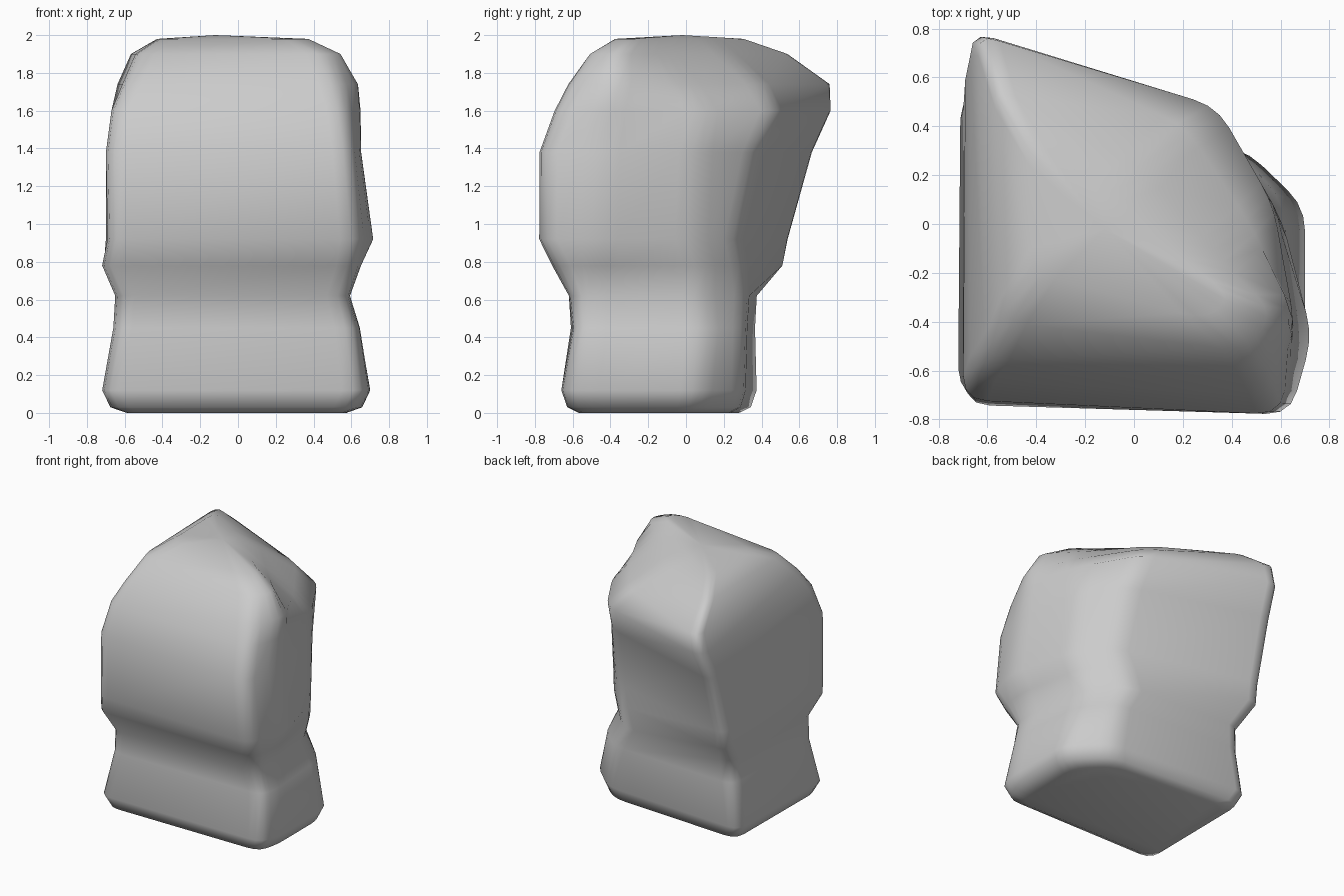
import bpy, bmesh
from mathutils import Vector

if "Cube" in bpy.data.objects:
    bpy.data.objects.remove(bpy.data.objects["Cube"])

# Height, then plan corners: front left, front right, right front, right, back right, back left
LEVELS = [
    (0.12, (-.72, -.66), (.65, -.66), (.70, -.50), (.70, .07), (.45, .31), (-.71, .38)),
    (0.45, (-.66, -.61), (.61, -.60), (.65, -.46), (.61, .10), (.40, .32), (-.66, .37)),
    (0.62, (-.65, -.62), (.57, -.62), (.60, -.45), (.53, .08), (.31, .33), (-.65, .38)),
    (0.78, (-.72, -.69), (.62, -.71), (.66, -.45), (.57, .08), (.36, .31), (-.71, .53)),
    (0.92, (-.69, -.74), (.64, -.78), (.73, -.46), (.60, .04), (.40, .28), (-.70, .56)),
    (1.38, (-.70, -.72), (.60, -.78), (.66, -.45), (.59, .06), (.37, .38), (-.69, .69)),
    (1.60, (-.67, -.64), (.57, -.70), (.66, -.42), (.57, .08), (.34, .48), (-.67, .79)),
    (1.74, (-.61, -.55), (.53, -.63), (.66, -.38), (.48, -.01), (.21, .40), (-.64, .79)),
    (1.90, (-.54, -.40), (.46, -.52), (.57, -.36), (.34, -.13), (.04, .22), (-.57, .57)),
    (1.98, (-.42, -.20), (.29, -.39), (.40, -.30), (.18, -.12), (-.08, .12), (-.43, .34)),
]


def rounded(corners, z, radius=0.10):
    """Plan polygon with each corner replaced by a short curve."""
    pts, n = [], len(corners)
    for i in range(n):
        p = Vector(corners[i])
        a, b = Vector(corners[i - 1]) - p, Vector(corners[(i + 1) % n]) - p
        a = p + a.normalized() * min(radius, a.length * 0.4)
        b = p + b.normalized() * min(radius, b.length * 0.4)
        for t in (0, 0.33, 0.67, 1):
            q = a * (1 - t) ** 2 + p * 2 * t * (1 - t) + b * t * t
            pts.append((q.x, q.y, z))
    return pts


def inset(z, f):
    """Lowest section shrunk towards its middle, for the rounded foot."""
    return (z, *[(x * f, -0.14 + (y + 0.14) * f) for x, y in LEVELS[0][1:]])


# Stone block: waisted base with an overhanging domed upper part
sections = [inset(0.0, 0.82), inset(0.03, 0.94)] + LEVELS
bm = bmesh.new()
rings = [[bm.verts.new(p) for p in rounded(s[1:], s[0])] for s in sections]
n = len(rings[0])
for lo, hi in zip(rings, rings[1:]):
    for i in range(n):
        j = (i + 1) % n
        bm.faces.new((lo[i], lo[j], hi[j], hi[i]))
bm.faces.new(rings[0][::-1])
# Slightly raised crown
top = bm.verts.new((-.12, -.02, 2.0))
for i in range(n):
    bm.faces.new((rings[-1][i], rings[-1][(i + 1) % n], top))
mesh = bpy.data.meshes.new("stone_block")
bm.to_mesh(mesh)
bm.free()
stone = bpy.data.objects.new("stone_block", mesh)
bpy.context.collection.objects.link(stone)
for poly in mesh.polygons:
    poly.use_smooth = True
